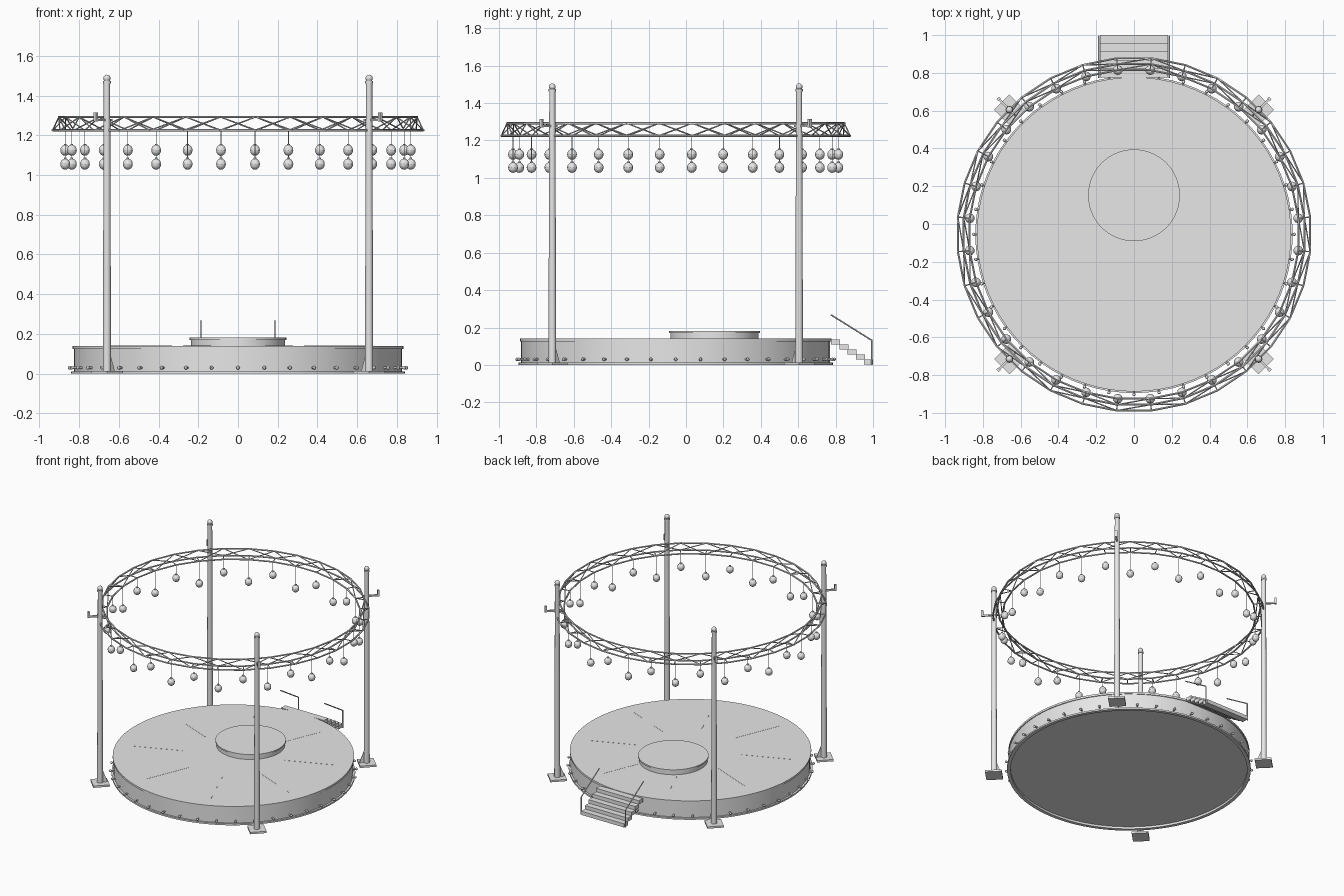
import bpy, bmesh, math
from mathutils import Vector, Matrix

cube = bpy.data.objects.get("Cube")
if cube:
    bpy.data.objects.remove(cube)

CY = -0.055          # centre of the round stage along y
PANELS = 32          # truss panels and lanterns

grey = bpy.data.materials.new("light grey")
grey.use_nodes = True
grey.diffuse_color = (0.8, 0.8, 0.8, 1)
grey.node_tree.nodes["Principled BSDF"].inputs["Base Color"].default_value = (0.8, 0.8, 0.8, 1)


def finish(name, bm, smooth=False):
    bmesh.ops.recalc_face_normals(bm, faces=bm.faces)
    mesh = bpy.data.meshes.new(name)
    bm.to_mesh(mesh)
    bm.free()
    mesh.materials.append(grey)
    obj = bpy.data.objects.new(name, mesh)
    bpy.context.scene.collection.objects.link(obj)
    if smooth:
        bpy.ops.object.select_all(action="DESELECT")
        obj.select_set(True)
        bpy.context.view_layer.objects.active = obj
        bpy.ops.object.shade_smooth_by_angle(angle=math.radians(35))
    return obj


def polar(r, angle, z):
    return Vector((r * math.cos(angle), CY + r * math.sin(angle), z))


def rod(bm, a, b, r1, r2=None, sides=6):
    d = b - a
    m = Matrix.Translation((a + b) / 2) @ d.to_track_quat("Z", "Y").to_matrix().to_4x4()
    bmesh.ops.create_cone(bm, cap_ends=True, segments=sides, radius1=r1,
                          radius2=r1 if r2 is None else r2, depth=d.length, matrix=m)


def ball(bm, centre, rx, rz, u=10, v=8):
    m = Matrix.Translation(centre) @ Matrix.Diagonal((rx, rx, rz, 1))
    bmesh.ops.create_uvsphere(bm, u_segments=u, v_segments=v, radius=1, matrix=m)


def box(bm, centre, size, angle=0):
    m = Matrix.Translation(centre) @ Matrix.Rotation(angle, 4, "Z") @ Matrix.Diagonal((*size, 1))
    bmesh.ops.create_cube(bm, size=1, matrix=m)


def lathe(name, profile, cy, steps=80):
    bm = bmesh.new()
    verts = [bm.verts.new((r, cy, z)) for r, z in profile]
    edges = [bm.edges.new(pair) for pair in zip(verts, verts[1:])]
    bmesh.ops.spin(bm, geom=verts + edges, cent=(0, cy, 0), axis=(0, 0, 1),
                   angle=math.tau, steps=steps, use_duplicate=False)
    bmesh.ops.remove_doubles(bm, verts=bm.verts, dist=0.0001)
    return finish(name, bm, True)


# Round stage with bottom flange, recessed floor and deck lip
lathe("stage", [(0, 0.016), (0.815, 0.016), (0.815, 0), (0.84, 0), (0.84, 0.012),
                (0.826, 0.012), (0.826, 0.125), (0.832, 0.125), (0.832, 0.14), (0, 0.14)], CY)

# Small raised platform
lathe("platform", [(0, 0.138), (0.236, 0.138), (0.236, 0.17),
                   (0.243, 0.17), (0.243, 0.181), (0, 0.181)], 0.152, 64)

# Radial deck seams
bm = bmesh.new()
for i in range(8):
    a = (i + 0.5) * math.tau / 8
    box(bm, polar(0.54, a, 0.14), (0.36, 0.004, 0.002), a)
finish("deck_seams", bm)

# Bulbs around the skirt
bm = bmesh.new()
for i in range(40):
    a = i * math.tau / 40
    rod(bm, polar(0.82, a, 0.03), polar(0.845, a, 0.03), 0.006)
    ball(bm, polar(0.848, a, 0.03), 0.009, 0.009, 8, 6)
finish("skirt_bulbs", bm, True)

# Four masts with base plate, gusset, top ball and outer hook
masts, plates, hooks = bmesh.new(), bmesh.new(), bmesh.new()
for i in range(4):
    a = (i + 0.5) * math.tau / 4
    rod(masts, polar(0.933, a, 0.01), polar(0.933, a, 1.475), 0.021, 0.016, 12)
    rod(masts, polar(0.933, a, 1.462), polar(0.933, a, 1.474), 0.02, sides=12)
    ball(masts, polar(0.933, a, 1.487), 0.018, 0.018, 12, 8)
    box(plates, polar(0.933, a, 0.007), (0.115, 0.115, 0.014), a)
    side = Vector((-math.sin(a), math.cos(a), 0)) * 0.004
    tri = [polar(0.92, a, 0.01), polar(0.88, a, 0.01), polar(0.917, a, 0.11)]
    near, far = ([plates.verts.new(p + side * s) for p in tri] for s in (-1, 1))
    plates.faces.new(near)
    plates.faces.new(far)
    for k in range(3):
        n = (k + 1) % 3
        plates.faces.new((near[k], near[n], far[n], far[k]))
    box(hooks, polar(0.96, a, 1.277), (0.12, 0.012, 0.012), a)
    box(hooks, polar(1.014, a, 1.293), (0.014, 0.018, 0.045), a)
finish("masts", masts, True)
finish("mast_bases", plates)
finish("mast_hooks", hooks)

# Triangular ring truss: three chords joined by crossing braces
def node(i, r, z):
    return polar(r, (i + 0.5) * math.tau / PANELS, z)


chords, braces = bmesh.new(), bmesh.new()
outer, inner, top = (0.937, 1.225), (0.874, 1.225), (0.906, 1.292)
for i in range(PANELS):
    for ring in (outer, inner, top):
        rod(chords, node(i, *ring), node(i + 1, *ring), 0.006)
    rod(braces, node(i, *outer), node(i, *inner), 0.0035, sides=5)
    low, high = (i, i + 1) if i % 2 else (i + 1, i)
    rod(braces, node(low, *outer), node(high, *top), 0.0035, sides=5)
    rod(braces, node(high, *inner), node(low, *top), 0.0035, sides=5)
finish("truss_chords", chords, True)
finish("truss_braces", braces, True)

# Hanging lanterns at alternating heights
lanterns, wires = bmesh.new(), bmesh.new()
for i in range(PANELS):
    z = 1.125 if i % 2 else 1.055
    ball(lanterns, node(i, 0.874, z), 0.026, 0.028)
    rod(lanterns, node(i, 0.874, z + 0.024), node(i, 0.874, z + 0.032), 0.008)
    rod(wires, node(i, 0.874, z + 0.03), node(i, 0.874, 1.225), 0.0018, sides=4)
finish("lanterns", lanterns, True)
finish("lantern_wires", wires)

# Back stairs
bm = bmesh.new()
for i in range(5):
    box(bm, (0, 0.8 + i * 0.044, 0.123 - i * 0.027), (0.36, 0.048, 0.028))
finish("stair_treads", bm)

# Handrails
bm = bmesh.new()
for x in (-0.186, 0.186):
    corner = Vector((x, 0.993, 0.132))
    rod(bm, Vector((x, 0.775, 0.268)), corner, 0.004)
    rod(bm, corner, Vector((x, 0.993, 0)), 0.004)
    ball(bm, corner, 0.004, 0.004, 6, 4)
finish("stair_handrails", bm, True)
